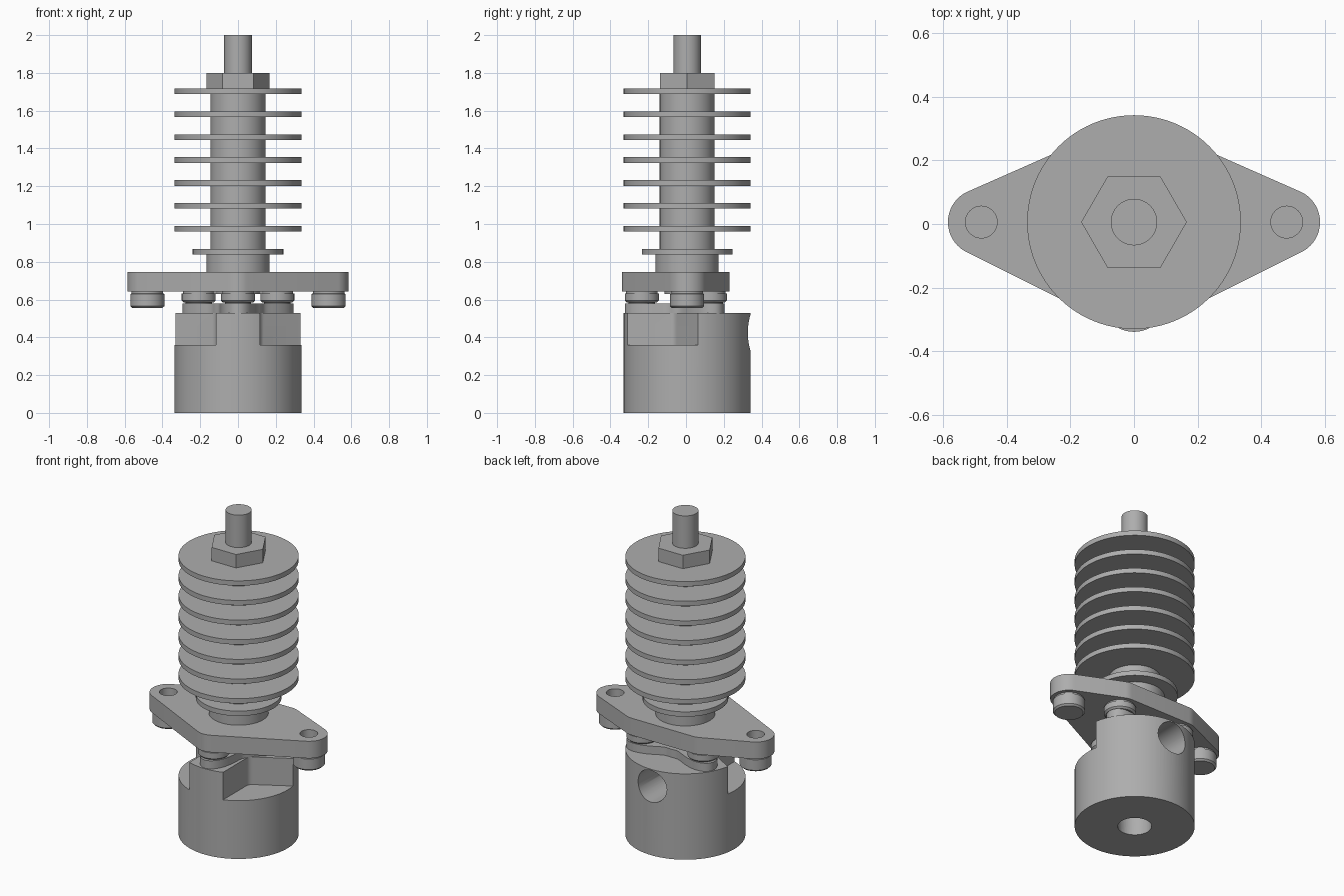
import bpy
import bmesh
from math import cos, sin, pi, radians, sqrt
from mathutils import Matrix, Vector
from mathutils.geometry import convex_hull_2d

if "Cube" in bpy.data.objects:
    bpy.data.objects.remove(bpy.data.objects["Cube"])

AXIS_Y = 0.006      # turning axis of the whole assembly
BODY_R = 0.336
BOLT_R = 0.24       # bolt circle
BOLT_ANGLES = [radians(a) for a in (-90, 30, 150)]

grey = bpy.data.materials.new("metal_grey")
grey.use_nodes = True
grey.diffuse_color = (0.42, 0.42, 0.42, 1)
grey.node_tree.nodes["Principled BSDF"].inputs["Base Color"].default_value = grey.diffuse_color


def finish(name, bm):
    bmesh.ops.recalc_face_normals(bm, faces=bm.faces)
    mesh = bpy.data.meshes.new(name)
    bm.to_mesh(mesh)
    bm.free()
    mesh.materials.append(grey)
    obj = bpy.data.objects.new(name, mesh)
    obj.location.y = AXIS_Y
    bpy.context.collection.objects.link(obj)
    shade(obj)
    return obj


def shade(obj):
    obj.data.shade_smooth()
    obj.data.set_sharp_from_angle(angle=radians(30))


def lathe(name, profile, x=0, y=0, sides=64):
    """Turn a closed profile of (radius, z) points, starting and ending on the axis."""
    bm = bmesh.new()
    verts = [bm.verts.new((r, 0, z)) for r, z in profile]
    edges = [bm.edges.new(pair) for pair in zip(verts, verts[1:])]
    bmesh.ops.spin(bm, geom=verts + edges, cent=(0, 0, 0), axis=(0, 0, 1),
                   angle=2 * pi, steps=sides, use_duplicate=False)
    bmesh.ops.remove_doubles(bm, verts=bm.verts, dist=0.0001)
    bmesh.ops.translate(bm, verts=bm.verts, vec=(x, y, 0))
    return finish(name, bm)


def rod(name, r, z0, z1, x=0, y=0, sides=64):
    return lathe(name, [(0, z0), (r, z0), (r, z1), (0, z1)], x, y, sides)


def prism(name, points, z0, z1):
    bm = bmesh.new()
    face = bm.faces.new([bm.verts.new((p[0], p[1], z0)) for p in points])
    top = bmesh.ops.extrude_face_region(bm, geom=[face])["geom"]
    bmesh.ops.translate(bm, verts=[v for v in top if isinstance(v, bmesh.types.BMVert)],
                        vec=(0, 0, z1 - z0))
    return finish(name, bm)


def cut(obj, cutters):
    for cutter in cutters:
        mod = obj.modifiers.new("cut", "BOOLEAN")
        mod.operation = "DIFFERENCE"
        mod.solver = "EXACT"
        mod.object = cutter
        bpy.context.view_layer.objects.active = obj
        bpy.ops.object.modifier_apply(modifier=mod.name)
        bpy.data.objects.remove(cutter)
    shade(obj)


def circle(cx, cy, r, n=48):
    return [Vector((cx + r * cos(2 * pi * i / n), cy + r * sin(2 * pi * i / n))) for i in range(n)]


# Base block with two V pockets, a rear port and a bottom bore
block = rod("base_block", BODY_R, 0, 0.53, sides=96)
cutters = []
for angle in (-30, 210):
    corner, fillet, wall = 0.133, 0.04, radians(60)
    centre = corner + fillet / sin(wall)
    outline = [(centre + fillet * cos(radians(a)), fillet * sin(radians(a))) for a in range(150, 211, 10)]
    outline += [(corner + 0.6 * cos(wall), -0.6 * sin(wall)), (corner + 0.6 * cos(wall), 0.6 * sin(wall))]
    turn = Matrix.Rotation(radians(angle), 2)
    cutters.append(prism("pocket_cutter", [turn @ Vector(p) for p in outline], 0.36, 0.7))
port = rod("port_cutter", 0.098, 0, 0.6, sides=48)
port.data.transform(Matrix.Translation((0, 0, 0.425)) @ Matrix.Rotation(-pi / 2, 4, "X"))
cutters += [port, rod("bore_cutter", 0.095, -0.1, 0.425, sides=48)]
cut(block, cutters)

# Three-lobed seat on the block
lobes = []
for i in range(144):
    a = 2 * pi * i / 144
    r = 0.14 + 0.19 * cos(1.5 * ((a - radians(30) + pi / 3) % (2 * pi / 3) - pi / 3)) ** 4
    lobes.append((r * cos(a), r * sin(a)))
prism("lobed_seat", lobes, 0.53, 0.58)

# Mounting flange wrapped around its five bolt positions
bolts = [(BOLT_R * cos(a), BOLT_R * sin(a)) for a in BOLT_ANGLES]
ears = [(-0.48, 0), (0.48, 0)]
cloud = [p for x, y in bolts + ears for p in circle(x, y, 0.105)]
flange = prism("flange", [cloud[i] for i in convex_hull_2d(cloud)], 0.642, 0.747)
cut(flange, [rod("ear_hole_cutter", 0.05, 0.6, 0.8, x, y, 32) for x, y in ears])
rod("flange_boss", 0.12, 0.63, 0.645)


# Bolt heads with a narrow neck and a chamfered rim
def bolt_head(name, x, y, z0, z1):
    lathe(name, [(0, z0), (0.08, z0), (0.09, z0 + 0.01), (0.09, z1 - 0.012),
                 (0.083, z1 - 0.01), (0.083, z1), (0, z1)], x, y, 40)


for i, (x, y) in enumerate(bolts):
    bolt_head(f"inner_bolt_{i + 1}", x, y, 0.585, 0.643)
    rod(f"inner_bolt_neck_{i + 1}", 0.07, 0.57, 0.60, x, y, 32)
for side, (x, y) in zip(("right", "left"), ears):
    bolt_head(f"{side}_ear_bolt", x, y, 0.555, 0.642)

# Stem: collar, small disc, core tube and top rod
lathe("stem", [(0, 0.74), (0.167, 0.74), (0.167, 0.838), (0.24, 0.838), (0.24, 0.868),
               (0.145, 0.868), (0.145, 1.7), (0.073, 1.7), (0.073, 2.0), (0, 2.0)])

# Cooling fins
for i in range(7):
    top = 0.99 + i * 0.1212
    rod(f"fin_{i + 1}", BODY_R, top - 0.03, top, sides=96)

# Hex nut
rod("hex_nut", 0.166, 1.71, 1.8, sides=6)
